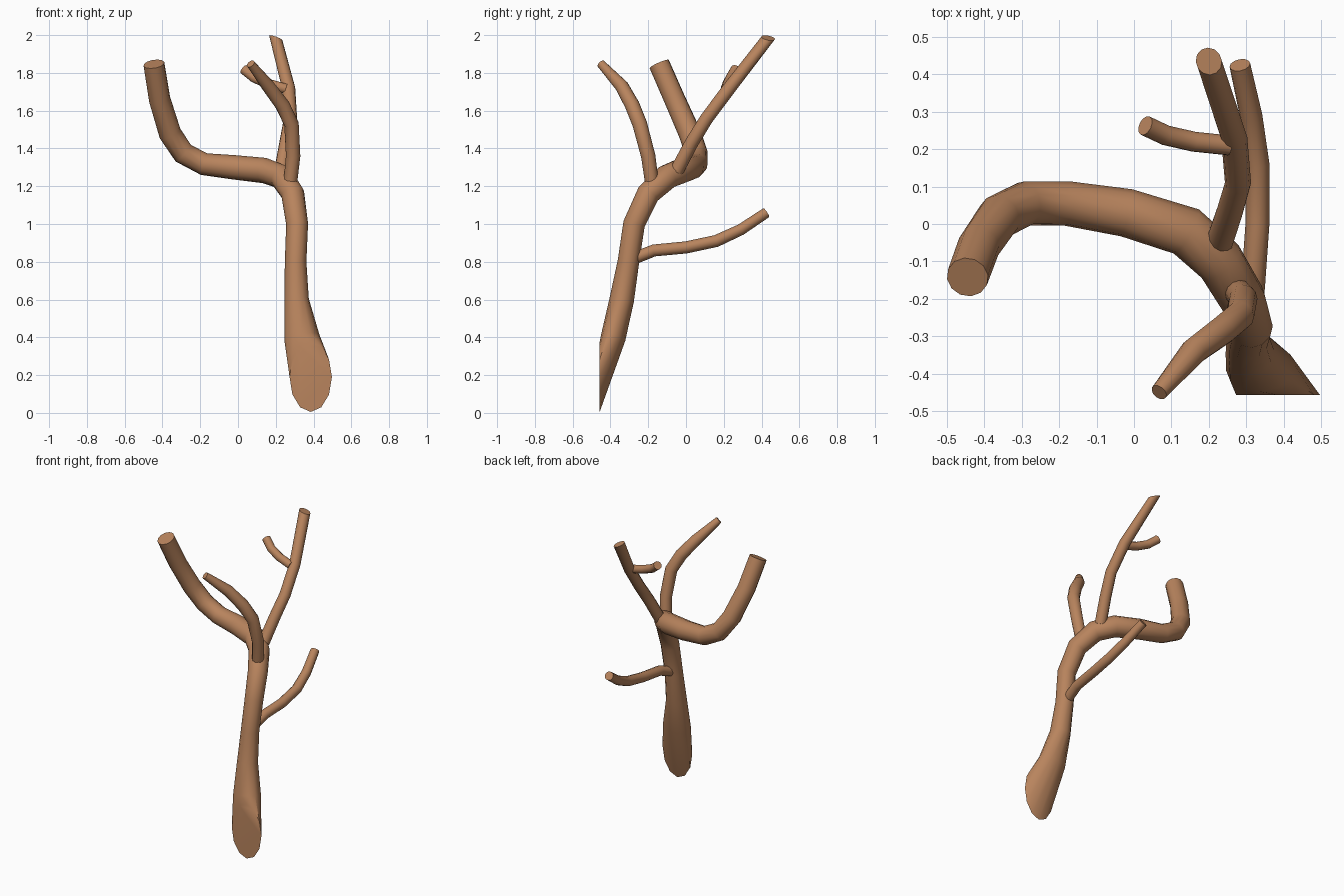
import bpy, bmesh, math
from mathutils import Vector

bark = bpy.data.materials.new("bark")
bark.diffuse_color = (0.48, 0.23, 0.11, 1)


def limb(name, path, sides=12, start=None, end=None):
    """Capped tube through (x, y, z, radius[, second radius]) with optional end-ring normals."""
    pts = [Vector(p[:3]) for p in path]
    last = len(pts) - 1
    bm = bmesh.new()
    rings, a = [], Vector((1, 0, 0))
    for i, p in enumerate(path):
        before = (pts[i] - pts[max(i - 1, 0)]).normalized()
        after = (pts[min(i + 1, last)] - pts[i]).normalized()
        t = (before + after).normalized()
        if i == 0 and start:
            t = Vector(start).normalized()
        if i == last and end:
            t = Vector(end).normalized()
        a = (a - t * a.dot(t)).normalized()
        b = t.cross(a)
        ra, rb = p[3], p[-1]
        rings.append([bm.verts.new(pts[i] + a * ra * math.cos(k * math.tau / sides)
                                   + b * rb * math.sin(k * math.tau / sides))
                      for k in range(sides)])
    for r, s in zip(rings, rings[1:]):
        for k in range(sides):
            n = (k + 1) % sides
            bm.faces.new((r[k], r[n], s[n], s[k]))
    bm.faces.new(rings[0][::-1])
    bm.faces.new(rings[-1])
    for f in bm.faces:
        f.smooth = True
    me = bpy.data.meshes.new(name)
    bm.to_mesh(me)
    bm.free()
    me.set_sharp_from_angle(angle=math.radians(40))
    me.materials.append(bark)
    ob = bpy.data.objects.new(name, me)
    bpy.context.collection.objects.link(ob)
    return ob


# Trunk: starts on an upright oval cut and bends into the thick left bough
limb("trunk", [
    (0.385, -0.457, 0.19, 0.112, 0.185), (0.338, -0.385, 0.40, 0.094, 0.066),
    (0.31, -0.34, 0.60, 0.065), (0.305, -0.305, 0.80, 0.057),
    (0.313, -0.275, 1.00, 0.058), (0.29, -0.20, 1.16, 0.062),
    (0.23, -0.10, 1.25, 0.066), (0.14, -0.02, 1.283, 0.068),
    (-0.02, 0.03, 1.30, 0.065), (-0.18, 0.055, 1.317, 0.06),
    (-0.29, 0.055, 1.375, 0.06), (-0.36, 0.02, 1.48, 0.06),
    (-0.415, -0.06, 1.66, 0.057), (-0.445, -0.142, 1.847, 0.056)],
    start=(0, 1, 0))

# Branch leaning to the front
limb("front_branch", [
    (0.275, -0.178, 1.20, 0.036), (0.292, -0.20, 1.36, 0.038),
    (0.283, -0.245, 1.53, 0.039), (0.235, -0.285, 1.63, 0.039),
    (0.16, -0.34, 1.73, 0.036), (0.067, -0.45, 1.848, 0.023)])

# Tall branch leaning to the back, with its twig
limb("back_branch", [
    (0.228, -0.05, 1.28, 0.037), (0.255, 0.03, 1.43, 0.036),
    (0.278, 0.11, 1.56, 0.035), (0.268, 0.23, 1.72, 0.035),
    (0.20, 0.435, 1.985, 0.037)], end=(0.35, 0.2, 1))
limb("twig", [
    (0.255, 0.21, 1.715, 0.027), (0.16, 0.22, 1.742, 0.027),
    (0.085, 0.237, 1.775, 0.027), (0.03, 0.263, 1.82, 0.027)])

# Low branch reaching back
limb("low_branch", [
    (0.305, -0.27, 0.82, 0.032), (0.318, -0.17, 0.86, 0.032),
    (0.33, 0.0, 0.876, 0.032), (0.33, 0.16, 0.91, 0.032),
    (0.313, 0.29, 0.97, 0.03), (0.283, 0.425, 1.06, 0.028)])
